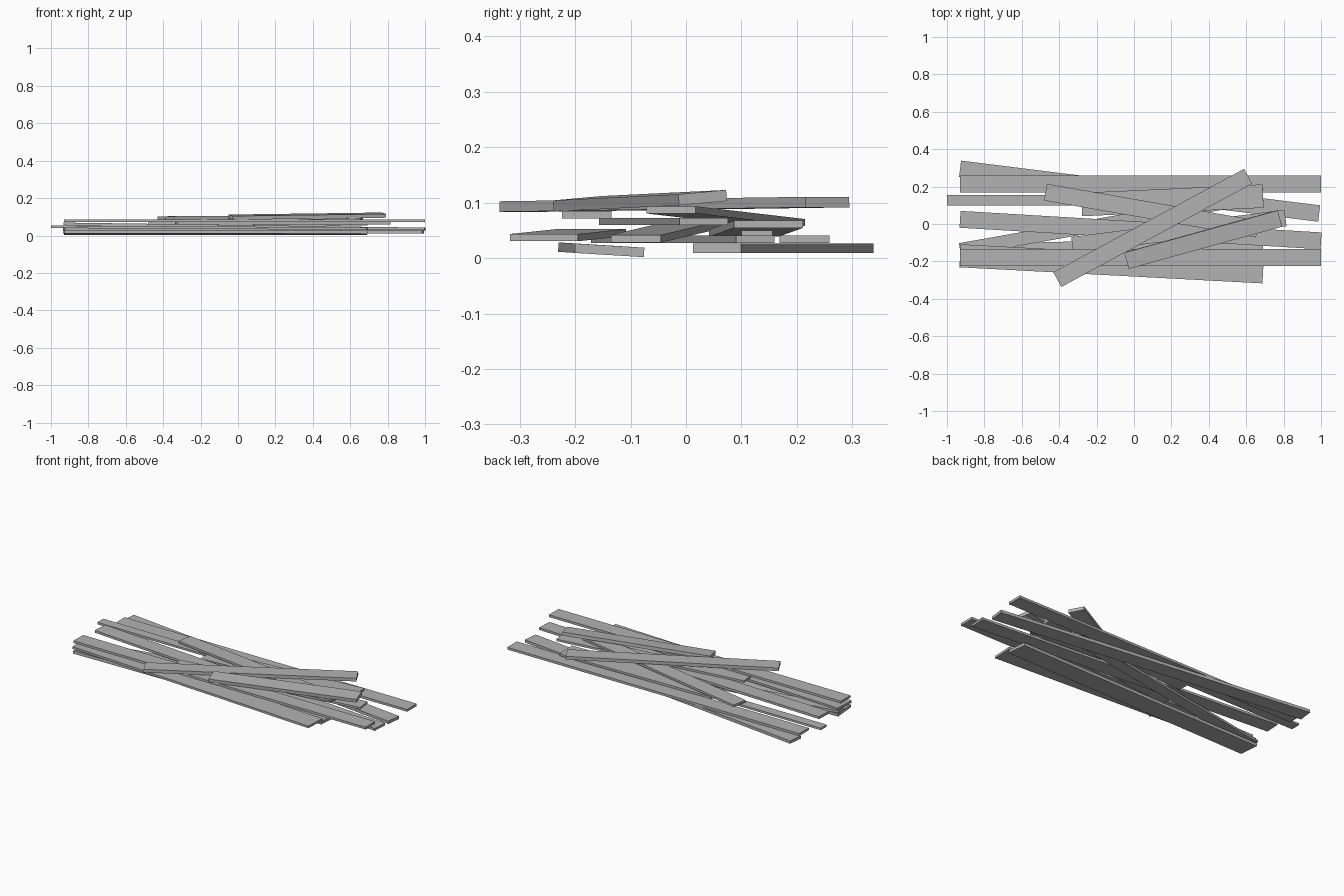
import bpy, math
from mathutils import Vector, Matrix

# Weathered grey for all boards
grey = bpy.data.materials.new("board_grey")
grey.diffuse_color = (0.45, 0.45, 0.45, 1)


def plank(name, start, end, width, thick, roll=0.0):
    """Box board running between two end centres, rolled about its length."""
    a, b = Vector(start), Vector(end)
    along = (b - a).normalized()
    side = Vector((0, 0, 1)).cross(along).normalized()
    up = along.cross(side)
    rot = Matrix((along, side, up)).transposed().to_4x4()
    rot = rot @ Matrix.Rotation(math.radians(roll), 4, 'X')
    bpy.ops.mesh.primitive_cube_add(size=1)
    ob = bpy.context.object
    ob.name = name
    ob.data.transform(Matrix.Diagonal(((b - a).length, width, thick, 1)))
    ob.matrix_world = Matrix.Translation((a + b) / 2) @ rot
    ob.data.materials.append(grey)
    return ob


# Bottom layer
plank("bottom_plank_back", (-0.93, 0.295, 0.018), (0.99, 0.056, 0.018), 0.088, 0.017)
plank("bottom_plank_front", (-0.93, -0.168, 0.016), (0.69, -0.138, 0.014), 0.125, 0.017, -3.5)

# Second layer
plank("long_plank_back", (-0.93, 0.214, 0.034), (1.0, 0.214, 0.034), 0.09, 0.014)
plank("diagonal_plank_low", (-0.93, -0.137, 0.034), (0.55, 0.125, 0.034), 0.07, 0.014)
plank("wide_plank_front", (-0.93, -0.17, 0.046), (0.69, -0.256, 0.037), 0.123, 0.013)
plank("long_plank_middle", (-0.93, 0.025, 0.062), (1.0, -0.09, 0.035), 0.09, 0.014)
plank("narrow_plank", (-1.0, 0.128, 0.047), (0.35, 0.128, 0.045), 0.056, 0.012)

# Third layer
plank("short_wide_plank", (-0.28, 0.104, 0.045), (0.69, 0.149, 0.061), 0.125, 0.013)
plank("middle_slanted_plank", (-0.33, -0.113, 0.066), (0.81, 0.032, 0.066), 0.088, 0.012)
plank("long_plank_front", (-0.93, -0.179, 0.078), (1.0, -0.179, 0.078), 0.09, 0.014)
plank("crossing_plank", (-0.473, 0.17, 0.064), (0.66, -0.027, 0.087), 0.09, 0.013)

# Loose planks on top
plank("top_long_plank", (-0.41, -0.297, 0.093), (0.61, 0.255, 0.101), 0.09, 0.019)
plank("top_short_plank", (-0.04, -0.196, 0.098), (0.78, 0.03, 0.109), 0.09, 0.02, 5)
